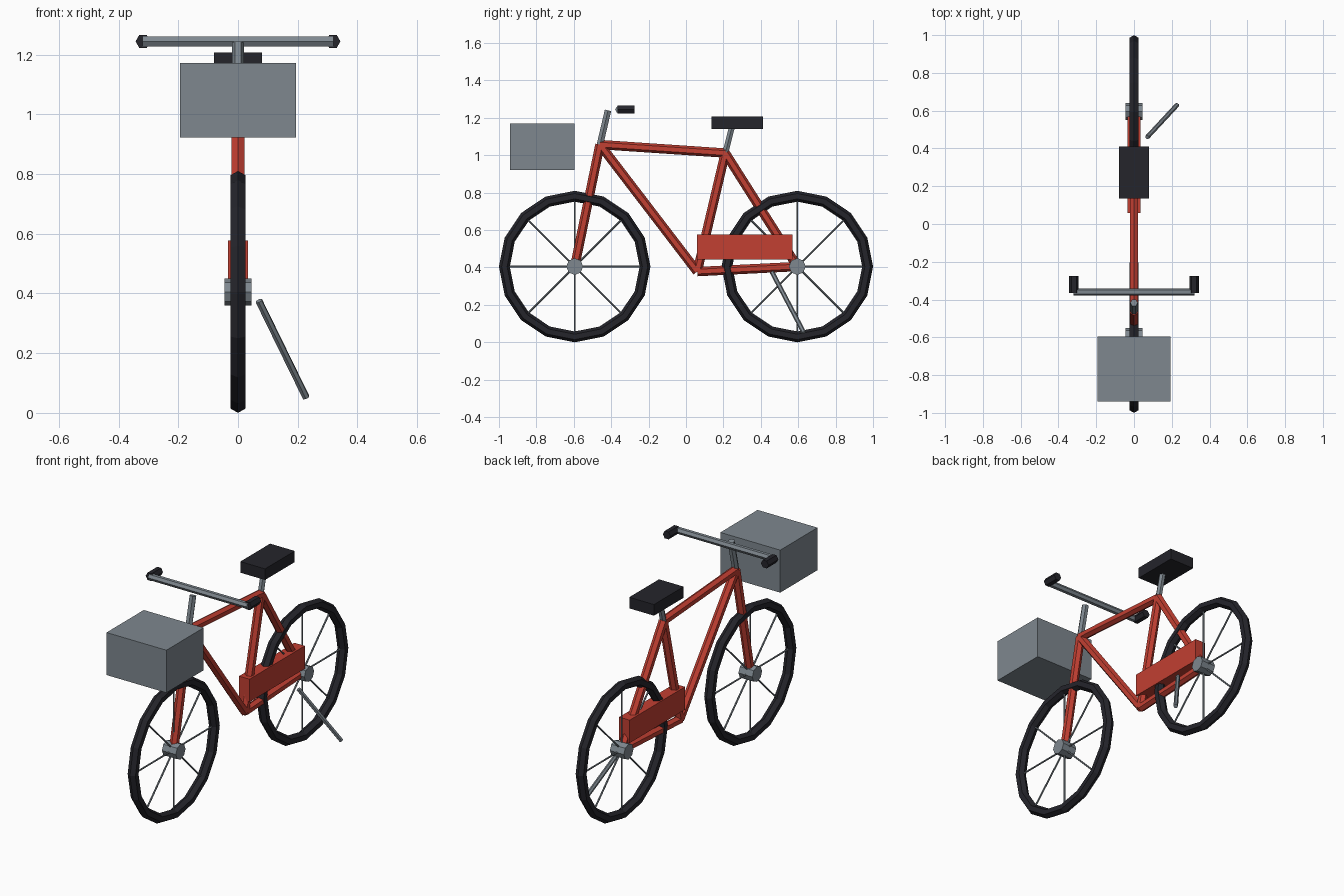
import bpy, bmesh, math
from mathutils import Vector, Matrix

if "Cube" in bpy.data.objects:
    bpy.data.objects.remove(bpy.data.objects["Cube"])


def material(name, rgb):
    m = bpy.data.materials.new(name)
    m.diffuse_color = (*rgb, 1)
    m.use_nodes = True
    m.node_tree.nodes["Principled BSDF"].inputs["Base Color"].default_value = m.diffuse_color
    return m


RED = material("red_paint", (0.54, 0.05, 0.032))
BLACK = material("black_rubber", (0.018, 0.018, 0.024))
METAL = material("grey_metal", (0.21, 0.245, 0.275))


def finish(name, bm, mat):
    me = bpy.data.meshes.new(name)
    bm.to_mesh(me)
    bm.free()
    ob = bpy.data.objects.new(name, me)
    bpy.context.collection.objects.link(ob)
    me.materials.append(mat)
    return ob


def tube(name, a, b, r, mat=METAL, corner=None, sides=6):
    """Straight faceted tube from a to b, one edge pointing towards corner."""
    a, b = Vector(a), Vector(b)
    d = (b - a).normalized()
    v = Vector(corner) if corner else d.cross(Vector((1, 0, 0)))
    v = (v - d * v.dot(d)).normalized()
    u = v.cross(d)
    mtx = Matrix.Translation((a + b) / 2) @ Matrix((u, v, d)).transposed().to_4x4()
    bm = bmesh.new()
    bmesh.ops.create_cone(bm, cap_ends=True, segments=sides, radius1=r, radius2=r,
                          depth=(b - a).length, matrix=mtx)
    return finish(name, bm, mat)


def box(name, lo, hi, mat=METAL):
    lo, hi = Vector(lo), Vector(hi)
    bm = bmesh.new()
    bmesh.ops.create_cube(bm, size=1, matrix=Matrix.Translation((lo + hi) / 2)
                          @ Matrix.Diagonal((*(hi - lo), 1)))
    return finish(name, bm, mat)


X, Y, Z = (1, 0, 0), (0, 1, 0), (0, 0, 1)
AXLE_Y, AXLE_Z = 0.595, 0.405

# wheels: tyre, hub and eight spokes
for label, y in (("front", -AXLE_Y), ("rear", AXLE_Y)):
    bpy.ops.mesh.primitive_torus_add(major_segments=16, minor_segments=6,
                                     major_radius=0.376, minor_radius=0.029,
                                     location=(0, y, AXLE_Z),
                                     rotation=(0, math.pi / 2, 0))
    tyre = bpy.context.object
    tyre.name = label + "_tyre"
    tyre.data.materials.append(BLACK)
    tube(label + "_hub", (-0.045, y, AXLE_Z), (0.045, y, AXLE_Z), 0.045, METAL, Z, 8)
    for i in range(8):
        t = i * math.pi / 4
        tube(f"{label}_spoke_{i + 1}", (0, y, AXLE_Z),
             (0, y + 0.37 * math.cos(t), AXLE_Z + 0.37 * math.sin(t)), 0.005)

# frame
front, rear = (0, -AXLE_Y, AXLE_Z), (0, AXLE_Y, AXLE_Z)
head, seat_joint, crank = (0, -0.46, 1.057), (0, 0.21, 1.012), (0, 0.06, 0.378)
for name, a, b in (("fork", front, head), ("top_tube", head, seat_joint),
                   ("down_tube", head, crank), ("seat_tube", crank, seat_joint),
                   ("chain_stay", crank, rear), ("seat_stay", seat_joint, rear)):
    tube(name, a, b, 0.025, RED)

# chain guard
box("chain_guard", (-0.034, 0.058, 0.443), (0.034, 0.57, 0.577), RED)

# seat and post
tube("seat_post", seat_joint, (0, 0.248, 1.16), 0.018, METAL, X)
box("seat", (-0.08, 0.136, 1.141), (0.08, 0.411, 1.206), BLACK)

# steering
tube("stem", head, (0, -0.417, 1.24), 0.02, METAL, X)
tube("handlebar", (-0.32, -0.36, 1.244), (0.32, -0.36, 1.244), 0.019, METAL, Y)
for label, s in (("left", -1), ("right", 1)):
    tube(label + "_grip", (s * 0.318, -0.365, 1.244), (s * 0.318, -0.275, 1.244),
         0.025, BLACK, X)

# basket
box("basket", (-0.194, -0.94, 0.922), (0.194, -0.595, 1.171))

# kickstand
tube("kickstand", (0.07, 0.46, 0.375), (0.228, 0.63, 0.052), 0.0125)
